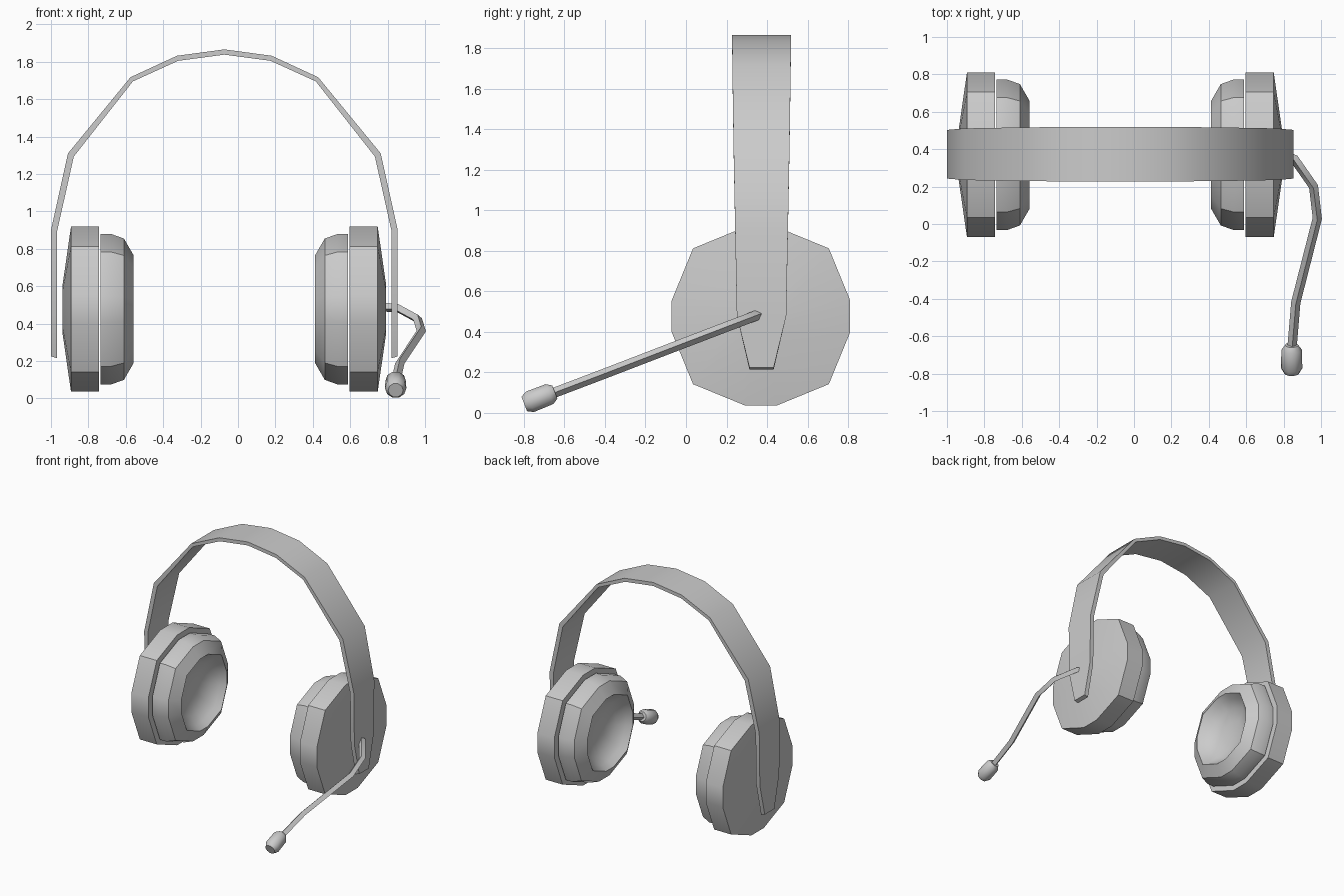
import bpy, bmesh, math
from mathutils import Vector

if "Cube" in bpy.data.objects:
    bpy.data.objects.remove(bpy.data.objects["Cube"])

CX, CY, CZ = -0.073, 0.37, 0.477     # symmetry plane x, ear cup axis y and z


def finish(name, bm, angle=40):
    bmesh.ops.recalc_face_normals(bm, faces=bm.faces)
    me = bpy.data.meshes.new(name)
    bm.to_mesh(me)
    bm.free()
    ob = bpy.data.objects.new(name, me)
    bpy.context.collection.objects.link(ob)
    bpy.ops.object.select_all(action='DESELECT')
    ob.select_set(True)
    bpy.context.view_layer.objects.active = ob
    bpy.ops.object.shade_smooth_by_angle(angle=math.radians(angle))
    return ob


def loft(bm, rings, caps=True):
    """Bridge closed rings of points, capping both ends."""
    vr = [[bm.verts.new(p) for p in r] for r in rings]
    n = len(vr[0])
    for a, b in zip(vr, vr[1:]):
        for i in range(n):
            j = (i + 1) % n
            bm.faces.new((a[i], a[j], b[j], b[i]))
    if caps:
        bm.faces.new(vr[0])
        bm.faces.new(vr[-1])


# twelve-sided cup outline with wide diagonal facets
OUTLINE = []
for q in range(4):
    for ang, r in ((10, 1.015), (45, 1.075), (80, 1.015)):
        t = math.radians(ang + 90 * q)
        OUTLINE.append((r * math.cos(t), r * math.sin(t)))


def cup_part(name, side, profile):
    bm = bmesh.new()
    rings = []
    for x, r in profile:
        px = x if side < 0 else 2 * CX - x
        rings.append([(px, CY + r * u, CZ + r * v) for u, v in OUTLINE])
    loft(bm, rings)
    return finish(name, bm)


SHELL = [(-0.938, 0.13), (-0.893, 0.441), (-0.743, 0.441), (-0.743, 0.36)]
CUSHION = [(-0.735, 0.403), (-0.68, 0.403), (-0.61, 0.378), (-0.558, 0.288),
           (-0.60, 0.255), (-0.65, 0.20), (-0.675, 0.10), (-0.68, 0.02)]
for side, label in ((-1, "left"), (1, "right")):
    cup_part(label + "_ear_shell", side, SHELL)
    cup_part(label + "_ear_cushion", side, CUSHION)

# headband: outer x offset, outer z, inner x offset, inner z, half width
HALF = [(0.927, 0.225, 0.895, 0.215, 0.06), (0.927, 0.48, 0.895, 0.48, 0.122),
        (0.927, 0.90, 0.895, 0.89, 0.13), (0.836, 1.31, 0.805, 1.293, 0.138),
        (0.502, 1.717, 0.489, 1.695, 0.144), (0.253, 1.832, 0.247, 1.805, 0.145)]
TOP = [(0.0, 1.866, 0.0, 1.838, 0.145)]
path = ([(-a, b, -c, d, w) for a, b, c, d, w in HALF] + TOP + HALF[::-1])
bm = bmesh.new()
loft(bm, [[(CX + xo, CY + 0.003 - w, zo), (CX + xo, CY + 0.003 + w, zo),
           (CX + xi, CY + 0.003 + w, zi), (CX + xi, CY + 0.003 - w, zi)]
          for xo, zo, xi, zi, w in path])
finish("headband", bm)

# microphone boom: diamond section swept along a bent path
BOOM = [Vector(p) for p in ((0.78, 0.375, 0.488), (0.855, 0.35, 0.482),
                            (0.96, 0.20, 0.425), (0.98, 0.03, 0.36),
                            (0.865, -0.42, 0.187), (0.845, -0.66, 0.096))]
bm = bmesh.new()
rings = []
for i, p in enumerate(BOOM):
    d = (BOOM[min(i + 1, 5)] - BOOM[max(i - 1, 0)]).normalized()
    u = Vector((0, -0.36, 0.93))
    u = (u - d * u.dot(d)).normalized()
    v = d.cross(u)
    rings.append([p + (u * math.cos(t) + v * math.sin(t)) * 0.025
                  for t in (0, math.pi / 2, math.pi, 1.5 * math.pi)])
loft(bm, rings)
finish("microphone_boom", bm, 30)

# microphone capsule
d = Vector((0, -0.93, -0.367)).normalized()
u = Vector((1, 0, 0))
v = d.cross(u)
c = Vector((0.843, -0.724, 0.073))
bm = bmesh.new()
loft(bm, [[c + d * s + (u * math.cos(k * math.pi / 5) + v * math.sin(k * math.pi / 5)) * r
           for k in range(10)]
          for s, r in ((-0.082, 0.036), (-0.055, 0.055), (0.05, 0.057), (0.08, 0.04))])
finish("microphone", bm, 50)
